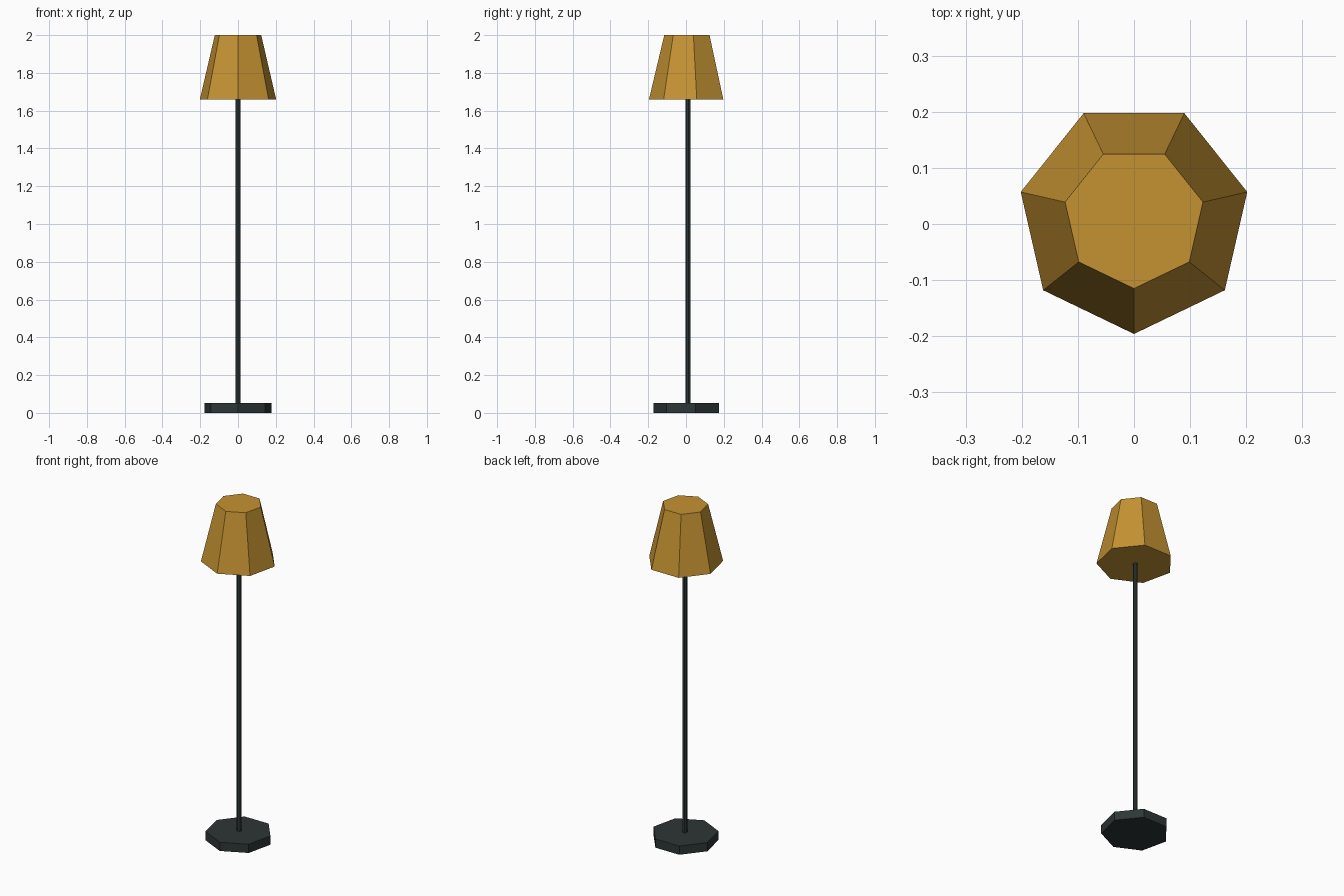
import bpy, bmesh, math

cube = bpy.data.objects.get("Cube")
if cube:
    bpy.data.objects.remove(cube, do_unlink=True)

SIDES = 7
CENTRE_Y = 0.011


def make_material(name, color):
    mat = bpy.data.materials.new(name)
    mat.use_nodes = True
    mat.diffuse_color = color
    mat.node_tree.nodes["Principled BSDF"].inputs["Base Color"].default_value = color
    return mat


def tapered_prism(name, r_bottom, r_top, z_bottom, z_top, mat):
    """Closed seven-sided prism with one corner pointing to the front."""
    bm = bmesh.new()
    rings = []
    for r, z in ((r_bottom, z_bottom), (r_top, z_top)):
        ring = []
        for i in range(SIDES):
            a = 2 * math.pi * i / SIDES
            ring.append(bm.verts.new((r * math.sin(a), CENTRE_Y - r * math.cos(a), z)))
        rings.append(ring)
    low, high = rings
    bm.faces.new(low[::-1])
    bm.faces.new(high)
    for i in range(SIDES):
        j = (i + 1) % SIDES
        bm.faces.new((low[i], low[j], high[j], high[i]))
    bmesh.ops.recalc_face_normals(bm, faces=bm.faces)
    mesh = bpy.data.meshes.new(name)
    bm.to_mesh(mesh)
    bm.free()
    mesh.materials.append(mat)
    obj = bpy.data.objects.new(name, mesh)
    bpy.context.collection.objects.link(obj)
    return obj


dark_metal = make_material("dark metal", (0.027, 0.037, 0.037, 1))
amber = make_material("amber shade", (0.56, 0.29, 0.032, 1))

# Floor plate, pole and closed shade
tapered_prism("base", 0.182, 0.182, 0.0, 0.052, dark_metal)
tapered_prism("pole", 0.0135, 0.0135, 0.04, 1.7, dark_metal)
tapered_prism("lampshade", 0.207, 0.126, 1.66, 2.0, amber)
